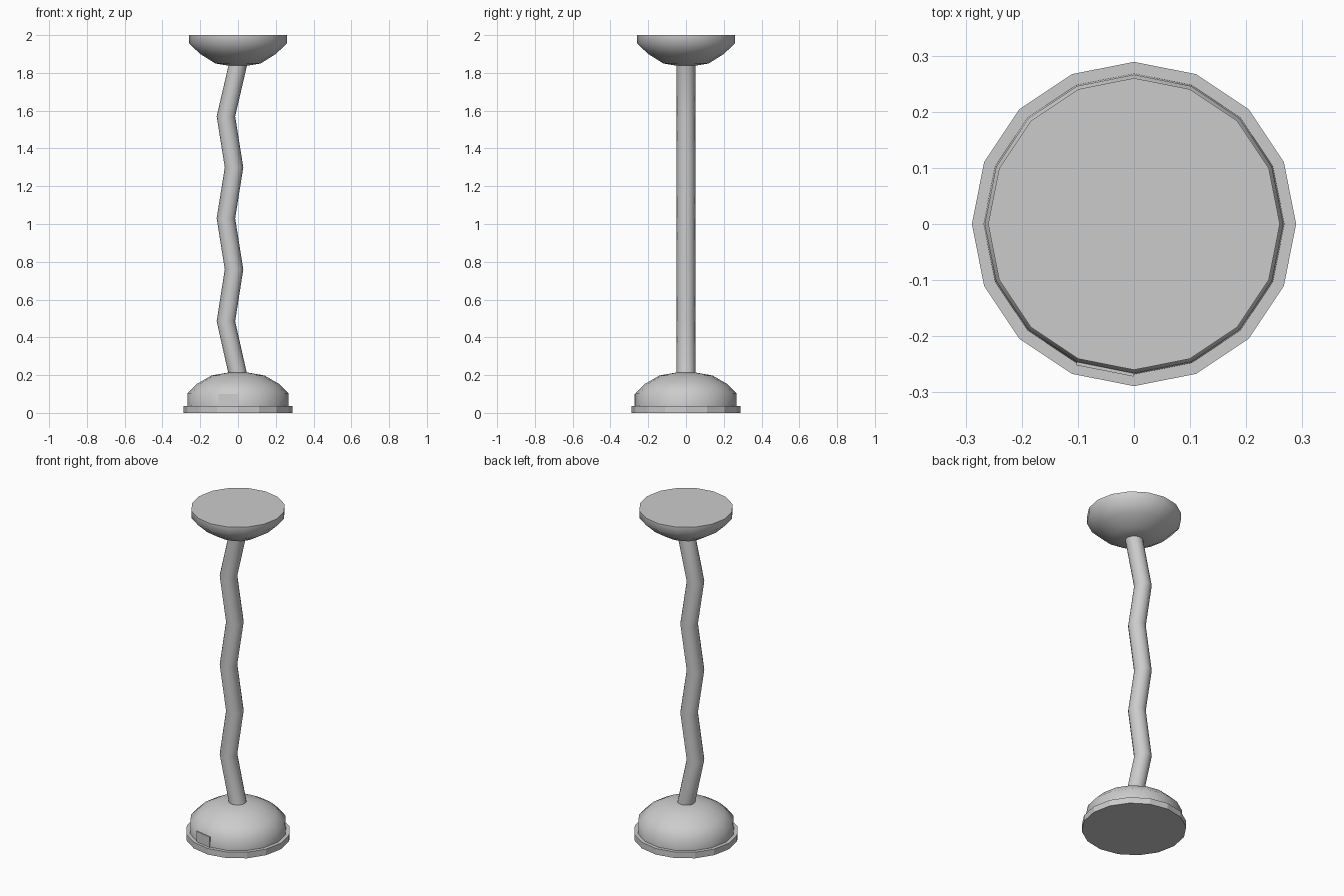
import bpy, bmesh, math
from mathutils import Vector

cube = bpy.data.objects.get("Cube")
if cube:
    bpy.data.objects.remove(cube, do_unlink=True)

SIDES = 16

grey = bpy.data.materials.new("plain_grey")
grey.use_nodes = True
colour = (0.6, 0.6, 0.6, 1)
grey.diffuse_color = colour
grey.node_tree.nodes["Principled BSDF"].inputs["Base Color"].default_value = colour


def finish(name, bm, smooth_angle=None):
    bmesh.ops.recalc_face_normals(bm, faces=bm.faces)
    mesh = bpy.data.meshes.new(name)
    bm.to_mesh(mesh)
    bm.free()
    mesh.materials.append(grey)
    obj = bpy.data.objects.new(name, mesh)
    bpy.context.collection.objects.link(obj)
    if smooth_angle:
        bpy.ops.object.select_all(action='DESELECT')
        obj.select_set(True)
        bpy.context.view_layer.objects.active = obj
        bpy.ops.object.shade_smooth_by_angle(angle=math.radians(smooth_angle))
    return obj


def stack(name, rings, smooth_angle=None):
    """Skin level rings given as (centre x, radius, z) and cap both ends."""
    bm = bmesh.new()
    loops = []
    for cx, r, z in rings:
        angles = [math.tau * i / SIDES for i in range(SIDES)]
        loops.append([bm.verts.new((cx + r * math.cos(a), r * math.sin(a), z))
                      for a in angles])
    for low, high in zip(loops, loops[1:]):
        for i in range(SIDES):
            j = (i + 1) % SIDES
            bm.faces.new((low[i], low[j], high[j], high[i]))
    bm.faces.new(loops[0])
    bm.faces.new(loops[-1])
    return finish(name, bm, smooth_angle)


# Foot: flat disc and the dome on it
stack("base_plate", [(0, 0.289, 0), (0, 0.289, 0.037)])
stack("base_dome", [(0, 0.268, 0.037), (0, 0.266, 0.105), (0, 0.215, 0.155),
                    (0, 0.14, 0.198), (0, 0.055, 0.213)], 50)

# Zigzag stem
bends = [(0, 0.2), (-0.064, 0.485), (-0.021, 0.76), (-0.064, 1.03),
         (-0.021, 1.3), (-0.064, 1.57), (0, 1.845)]
stack("zigzag_stem", [(x, 0.049, z) for x, z in bends], 50)

# Top cup with flat lid
stack("top_cup", [(0, 0.05, 1.838), (0, 0.12, 1.85), (0, 0.2, 1.9),
                  (0, 0.26, 1.957), (0, 0.26, 2)], 50)

# Thin plate on one front facet of the dome
right = Vector((-0.1025, -0.2476, 0))
left = Vector((0, -0.268, 0))
out = (left - right).cross(Vector((0, 0, 1))).normalized() * 0.004
bm = bmesh.new()
bottom = [bm.verts.new(p + o + Vector((0, 0, 0.037)))
          for p, o in ((right, -out), (left, -out), (left, out), (right, out))]
face = bm.faces.new(bottom)
top = bmesh.ops.extrude_face_region(bm, geom=[face])["geom"]
bmesh.ops.translate(bm, vec=(0, 0, 0.063),
                    verts=[v for v in top if isinstance(v, bmesh.types.BMVert)])
finish("front_tab", bm)
